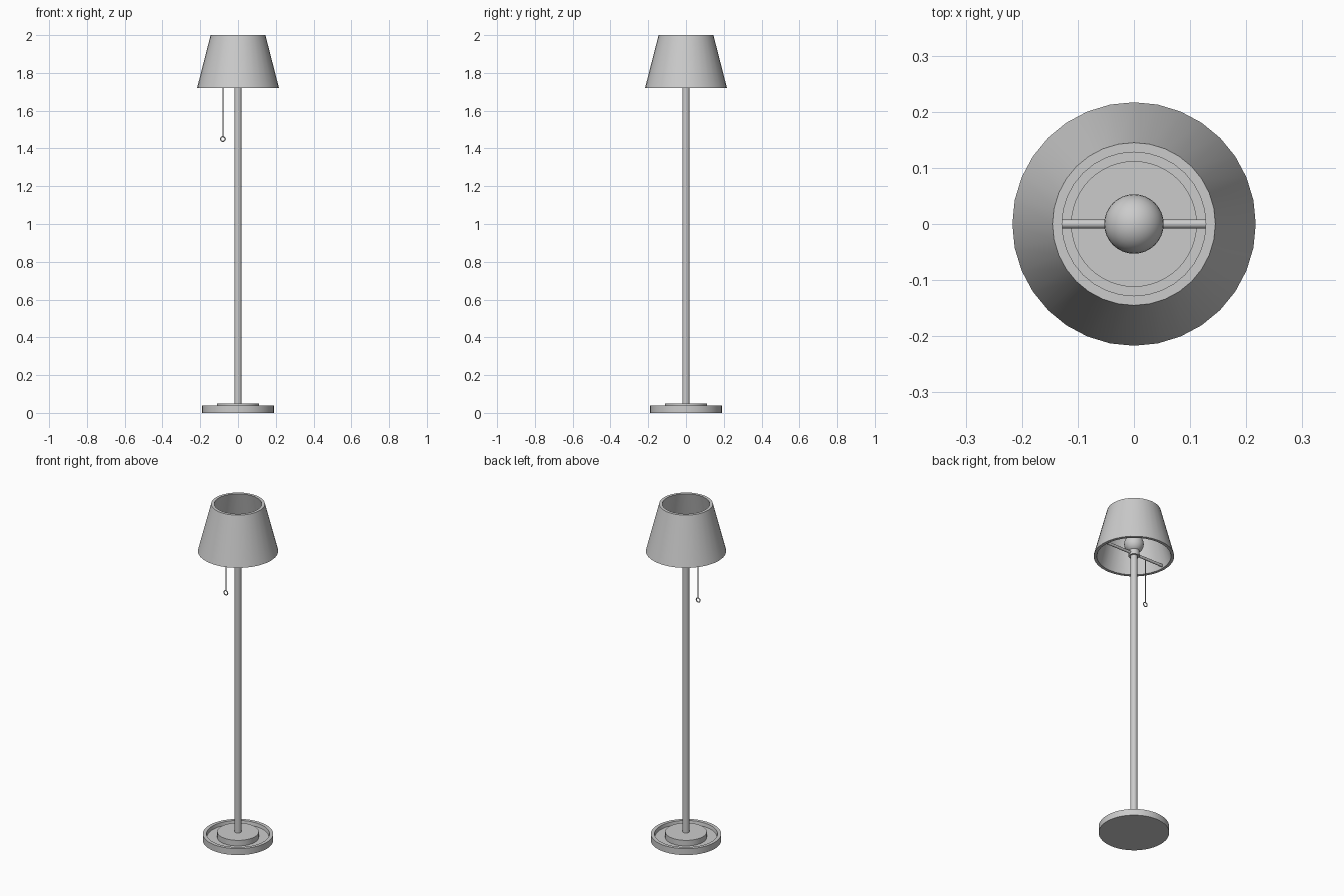
import bpy, bmesh, math

if "Cube" in bpy.data.objects:
    bpy.data.objects.remove(bpy.data.objects["Cube"])


def finish(ob, name):
    ob.name = name
    bpy.ops.object.select_all(action='DESELECT')
    ob.select_set(True)
    bpy.context.view_layer.objects.active = ob
    bpy.ops.object.shade_smooth_by_angle(angle=math.radians(35))
    return ob


def lathe(name, profile, sides=32, closed=False):
    """Spin an (r, z) profile about the z axis; r = 0 becomes a pole."""
    bm = bmesh.new()
    rings = []
    for r, z in profile:
        if r == 0:
            rings.append([bm.verts.new((0, 0, z))] * sides)
        else:
            rings.append([bm.verts.new((r * math.cos(2 * math.pi * i / sides),
                                        r * math.sin(2 * math.pi * i / sides), z))
                          for i in range(sides)])
    pairs = list(zip(rings, rings[1:]))
    if closed:
        pairs.append((rings[-1], rings[0]))
    for a, b in pairs:
        for i in range(sides):
            j = (i + 1) % sides
            bm.faces.new(list(dict.fromkeys((a[i], a[j], b[j], b[i]))))
    bmesh.ops.recalc_face_normals(bm, faces=bm.faces)
    me = bpy.data.meshes.new(name)
    bm.to_mesh(me)
    bm.free()
    ob = bpy.data.objects.new(name, me)
    bpy.context.collection.objects.link(ob)
    return finish(ob, name)


def rod(name, radius, length, location, rotation=(0, 0, 0), sides=16):
    bpy.ops.mesh.primitive_cylinder_add(vertices=sides, radius=radius, depth=length,
                                        location=location, rotation=rotation)
    return finish(bpy.context.object, name)


# Base: dish with raised rim and a central step
lathe("base_dish", [(0, 0), (0.19, 0), (0.19, 0.038), (0.17, 0.038),
                    (0.167, 0.018), (0, 0.018)], 48)
lathe("base_step", [(0, 0.015), (0.112, 0.015), (0.112, 0.051), (0, 0.051)], 48)

# Pole and bulb socket
rod("pole", 0.019, 1.69, (0, 0, 0.89), sides=24)
lathe("bulb_socket", [(0, 1.72), (0.03, 1.72), (0.03, 1.755), (0, 1.755)], 24)

# Bulb
bpy.ops.mesh.primitive_uv_sphere_add(segments=32, ring_count=16, radius=0.053,
                                     location=(0, 0, 1.795))
finish(bpy.context.object, "bulb")

# Hollow lampshade
lathe("lampshade", [(0.217, 1.72), (0.145, 2.0), (0.128, 2.0), (0.2, 1.72)], 32, closed=True)

# Crossbar carrying the shade
rod("shade_crossbar", 0.008, 0.395, (0, 0, 1.735), (0, math.pi / 2, 0))

# Pull cord with ring
rod("pull_cord", 0.0025, 0.272, (-0.08, 0, 1.598), sides=8)
bpy.ops.mesh.primitive_torus_add(location=(-0.08, 0, 1.45), rotation=(math.pi / 2, 0, 0),
                                 major_radius=0.0125, minor_radius=0.003,
                                 major_segments=24, minor_segments=8)
finish(bpy.context.object, "pull_ring")
